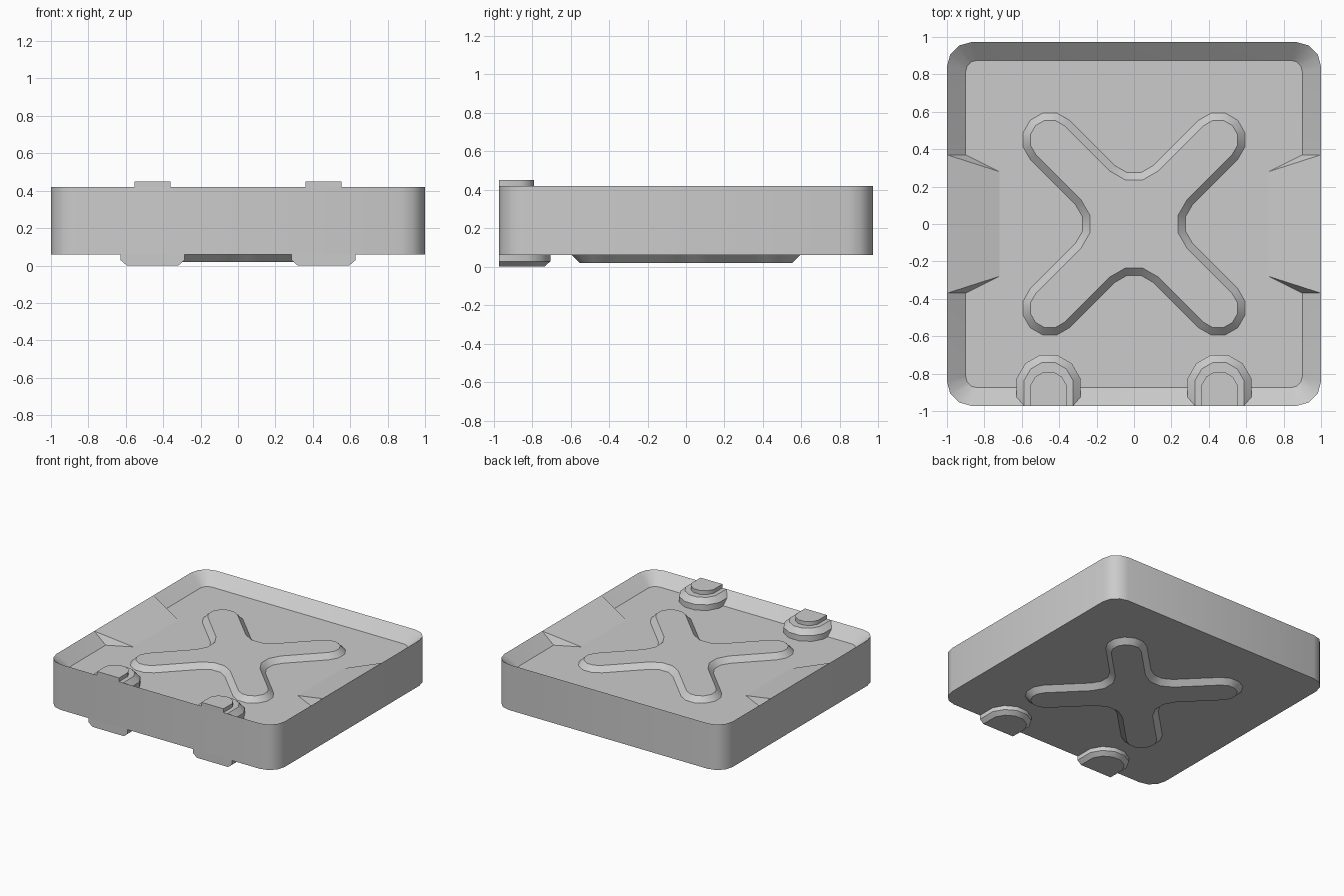
import bpy
import bmesh
from math import sin, cos, radians, sqrt

if "Cube" in bpy.data.objects:
    bpy.data.objects.remove(bpy.data.objects["Cube"], do_unlink=True)

grey = bpy.data.materials.new("light_grey")
grey.use_nodes = True
grey.diffuse_color = (0.6, 0.6, 0.6, 1)
grey.node_tree.nodes["Principled BSDF"].inputs["Base Color"].default_value = (0.6, 0.6, 0.6, 1)

HALF_Y, BOTTOM, RIM, FLOOR = 0.972, 0.06, 0.42, 0.335
TAB_X = 0.457


def finish(name, bm, smooth=True):
    bmesh.ops.recalc_face_normals(bm, faces=bm.faces)
    mesh = bpy.data.meshes.new(name)
    bm.to_mesh(mesh)
    bm.free()
    mesh.materials.append(grey)
    obj = bpy.data.objects.new(name, mesh)
    bpy.context.collection.objects.link(obj)
    if smooth:
        bpy.ops.object.select_all(action='DESELECT')
        obj.select_set(True)
        bpy.context.view_layer.objects.active = obj
        bpy.ops.object.shade_smooth_by_angle(angle=radians(32))
    return obj


def loft(name, layers):
    """Join matching outlines, each given as (points, z), and cap both ends."""
    bm = bmesh.new()
    rings = [[bm.verts.new((x, y, z)) for x, y in pts] for pts, z in layers]
    for a, b in zip(rings, rings[1:]):
        for i in range(len(a)):
            j = (i + 1) % len(a)
            bm.faces.new((a[i], a[j], b[j], b[i]))
    bm.faces.new(rings[0])
    bm.faces.new(rings[-1])
    return finish(name, bm)


def arc(cx, cy, r, angles):
    return [(cx + r * cos(radians(a)), cy + r * sin(radians(a))) for a in angles]


def rounded_rect(hx, hy, r):
    pts = []
    for k, (sx, sy) in enumerate([(1, 1), (-1, 1), (-1, -1), (1, -1)]):
        pts += arc(sx * (hx - r), sy * (hy - r), r, [90 * k + s for s in (0, 30, 60, 90)])
    return pts


def cross(inset):
    """Diagonal cross with round arm ends and rounded inner corners."""
    tip, valley = 0.148 - inset, 0.145 + inset
    quarter = arc(0.45, 0.45, tip, range(-45, 136, 30))
    quarter += arc(0, 0.415, valley, (-45, -75, -105, -135))
    pts = []
    for k in range(4):
        c, s = cos(radians(90 * k)), sin(radians(90 * k))
        pts += [(x * c - y * s, x * s + y * c) for x, y in quarter]
    return pts


def tab(cx, half, end):
    """Tongue outline, flat at the front edge and rounded behind."""
    r = half / cos(radians(15))
    return ([(cx + half, -HALF_Y)] + arc(cx, end - half, r, range(15, 166, 30))
            + [(cx - half, -HALF_Y)])


# Shallow tray with sloping inner walls
outer = rounded_rect(1, HALF_Y, 0.13)
loft("tray", [(outer, BOTTOM), (outer, RIM), (rounded_rect(0.9, 0.875, 0.06), FLOOR)])

# Raised stiffening crosses inside and underneath
loft("upper_cross", [(cross(0), FLOOR), (cross(0.04), FLOOR + 0.04)])
loft("lower_cross", [(cross(0), BOTTOM), (cross(0.04), BOTTOM - 0.04)])

for side, s in (("left", 1), ("right", -1)):
    x = s * TAB_X
    # Bevelled lug, small pad on it, and foot below
    loft(side + "_lug", [(tab(x, 0.17, -0.70), FLOOR), (tab(x, 0.17, -0.70), RIM - 0.04),
                         (tab(x, 0.13, -0.74), RIM)])
    loft(side + "_pad", [(tab(x, 0.096, -0.79), RIM), (tab(x, 0.096, -0.79), RIM + 0.03)])
    loft(side + "_foot", [(tab(x, 0.17, -0.705), BOTTOM), (tab(x, 0.17, -0.705), 0.028),
                          (tab(x, 0.138, -0.737), 0)])
    # Gentle ramp from the side rim down to the floor
    bm = bmesh.new()
    for sy in (1, -1):
        for px, py, z in ((1, 0.37, RIM), (1, 0.37, FLOOR), (0.9, 0.37, FLOOR), (0.72, 0.28, FLOOR)):
            bm.verts.new((s * px, sy * py, z))
    bmesh.ops.convex_hull(bm, input=bm.verts)
    finish(side + "_ramp", bm, smooth=False)
